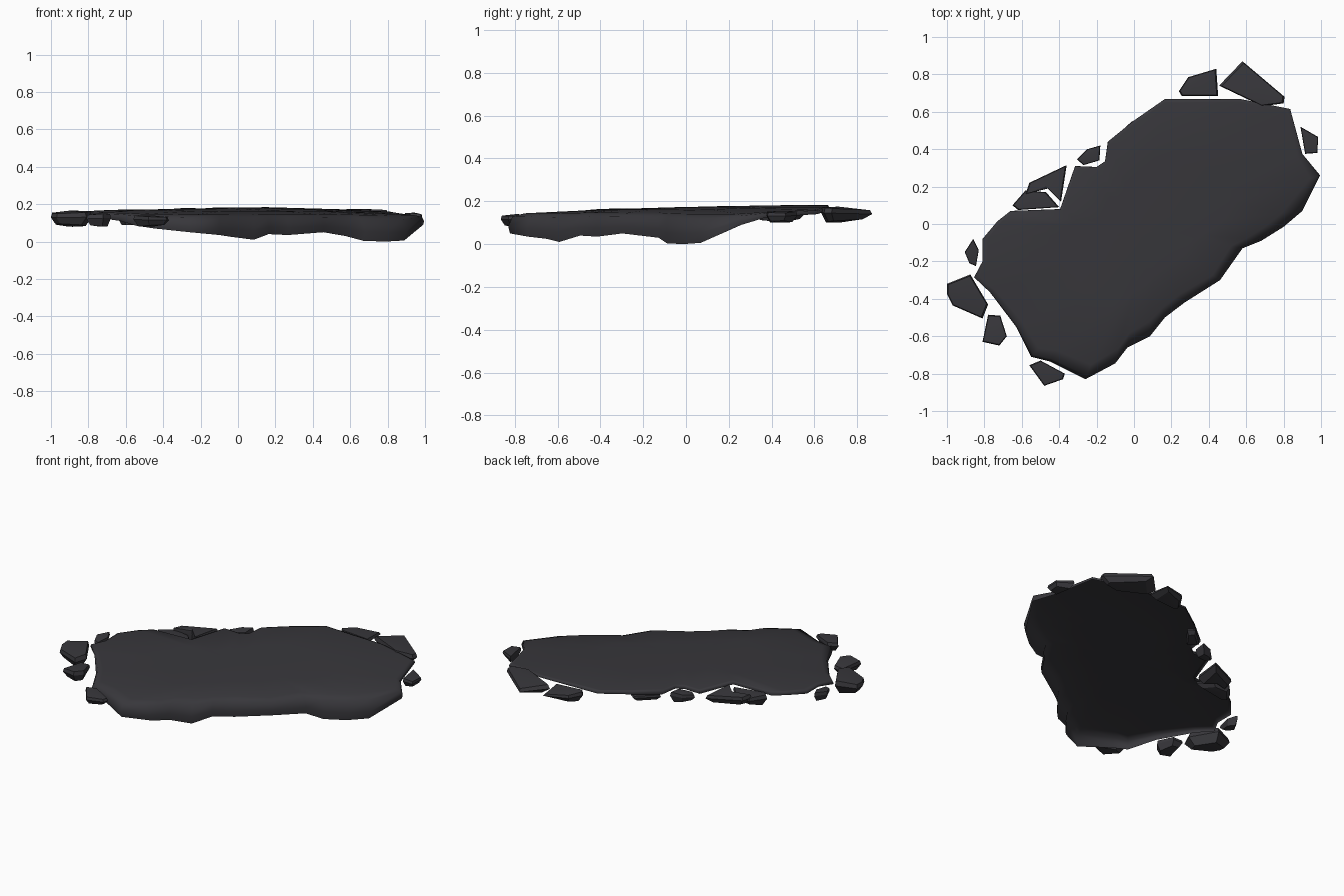
import bpy, bmesh, math, random
from mathutils import Vector

if "Cube" in bpy.data.objects:
    bpy.data.objects.remove(bpy.data.objects["Cube"])

random.seed(4)

stone = bpy.data.materials.new("dark slate")
stone.diffuse_color = (0.039, 0.038, 0.044, 1)
stone.use_nodes = True
stone.node_tree.nodes["Principled BSDF"].inputs["Base Color"].default_value = stone.diffuse_color


def top_z(x, y):
    """Gently tilted, crowned upper surface."""
    return 0.168 + 0.03 * y - 0.015 * x - 0.02 * x * x


def finish(name, bm, angle, recalc=True):
    if recalc:
        bmesh.ops.recalc_face_normals(bm, faces=bm.faces)
    me = bpy.data.meshes.new(name)
    bm.to_mesh(me)
    bm.free()
    me.materials.append(stone)
    ob = bpy.data.objects.new(name, me)
    bpy.context.collection.objects.link(ob)
    bpy.ops.object.select_all(action='DESELECT')
    ob.select_set(True)
    bpy.context.view_layer.objects.active = ob
    bpy.ops.object.shade_smooth_by_angle(angle=math.radians(angle))
    return ob


def skin(bm, rings, top, bottom=None):
    """Bridge stacked rings (clockwise) and close the ends with fans."""
    loops = [[bm.verts.new(p) for p in r] for r in rings]
    n = len(loops[0])
    t = bm.verts.new(top)
    b = bm.verts.new(bottom) if bottom else None
    for i in range(n):
        j = (i + 1) % n
        for lo, hi in zip(loops, loops[1:]):
            bm.faces.new((lo[j], lo[i], hi[i], hi[j]))
        bm.faces.new((t, loops[-1][j], loops[-1][i]))
        if b:
            bm.faces.new((b, loops[0][i], loops[0][j]))


# main slab: thin crust whose front right rim bends down to a ragged lip
# outline x, y and the height of the lower edge
outline = [
    (0.165, 0.668, 0.165), (0.57, 0.668, 0.16), (0.835, 0.615, 0.14),
    (0.90, 0.375, 0.125), (0.995, 0.26, 0.09), (0.90, 0.07, 0.006),
    (0.80, -0.015, 0.0), (0.68, -0.09, 0.004), (0.58, -0.13, 0.03),
    (0.46, -0.30, 0.05), (0.27, -0.42, 0.035), (0.165, -0.50, 0.04),
    (0.085, -0.60, 0.01), (-0.035, -0.66, 0.025), (-0.10, -0.745, 0.035),
    (-0.26, -0.83, 0.05), (-0.45, -0.735, 0.07), (-0.55, -0.71, 0.085),
    (-0.63, -0.55, 0.11), (-0.77, -0.365, 0.13), (-0.855, -0.285, 0.135),
    (-0.81, -0.20, 0.14), (-0.81, -0.08, 0.14), (-0.73, 0.015, 0.145),
    (-0.66, 0.07, 0.145), (-0.395, 0.08, 0.15), (-0.315, 0.31, 0.155),
    (-0.20, 0.305, 0.155), (-0.155, 0.335, 0.155), (-0.14, 0.44, 0.155),
    (-0.005, 0.55, 0.16)]
cx, cy = 0.05, -0.03


def slab_ring(scale, height):
    ring = []
    for x, y, zb in outline:
        d = top_z(x, y) - zb
        s = scale(d)
        px, py = cx + (x - cx) * s, cy + (y - cy) * s
        ring.append((px, py, height(top_z(px, py), zb, d)))
    return ring


bm = bmesh.new()
skin(bm, [
    slab_ring(lambda d: 1 - 0.1 * d, lambda t, b, d: b),
    slab_ring(lambda d: 1.0, lambda t, b, d: t - 0.65 * d),
    slab_ring(lambda d: 1 - 0.25 * d, lambda t, b, d: t - 0.18 * d),
    slab_ring(lambda d: 0.99 - 0.9 * d, lambda t, b, d: t - 0.04 * d),
    slab_ring(lambda d: 0.5, lambda t, b, d: t + 0.003),
], (cx, cy, top_z(cx, cy) + 0.004))
finish("main_slab", bm, 70, recalc=False)


# broken fragments: faceted wedges around the rim
def fragment(name, pts, z0, z1):
    mx = sum(p[0] for p in pts) / len(pts)
    my = sum(p[1] for p in pts) / len(pts)
    tilt = Vector((random.uniform(-.1, .1), random.uniform(-.1, .1)))

    def ring(s, z, k=0.0):
        return [(mx + (x - mx) * s, my + (y - my) * s,
                 z + k * tilt.dot((x - mx, y - my))) for x, y in pts]
    h = z1 - z0
    b = bmesh.new()
    skin(b, [ring(0.72, z0 + 0.1 * h, -1), ring(1.0, z0 + 0.6 * h, 0.5),
             ring(0.93, z1 - 0.1 * h, 1)], (mx, my, z1), (mx, my, z0))
    finish(name, b, 20)


fragment("fragment_north_small", [(.24, .71), (.29, .785), (.44, .83), (.45, .685), (.255, .685)], .11, .17)
fragment("fragment_north_large", [(.455, .74), (.58, .87), (.805, .68), (.80, .645), (.685, .63)], .10, .175)
fragment("fragment_east", [(.89, .52), (.985, .465), (.98, .38), (.915, .375)], .10, .155)
fragment("fragment_notch", [(-.305, .345), (-.25, .40), (-.18, .42), (-.185, .34), (-.27, .315)], .11, .17)
fragment("fragment_rim", [(-.13, .44), (-.01, .55), (.03, .52), (-.06, .40)], .11, .155)
fragment("fragment_shard", [(-.58, .16), (-.56, .22), (-.36, .315), (-.39, .12), (-.46, .19)], .10, .17)
fragment("fragment_ledge", [(-.65, .10), (-.58, .18), (-.47, .17), (-.40, .09), (-.62, .075)], .09, .155)
fragment("fragment_west_small", [(-.905, -.15), (-.86, -.08), (-.83, -.14), (-.845, -.225), (-.88, -.21)], .10, .155)
fragment("fragment_west_large", [(-1, -.32), (-.875, -.27), (-.78, -.43), (-.81, -.505), (-.97, -.435), (-1, -.375)], .08, .165)
fragment("fragment_southwest", [(-.78, -.485), (-.715, -.49), (-.68, -.60), (-.72, -.65), (-.81, -.63)], .08, .15)
fragment("fragment_south", [(-.56, -.755), (-.50, -.73), (-.37, -.80), (-.38, -.83), (-.48, -.865)], .08, .14)
